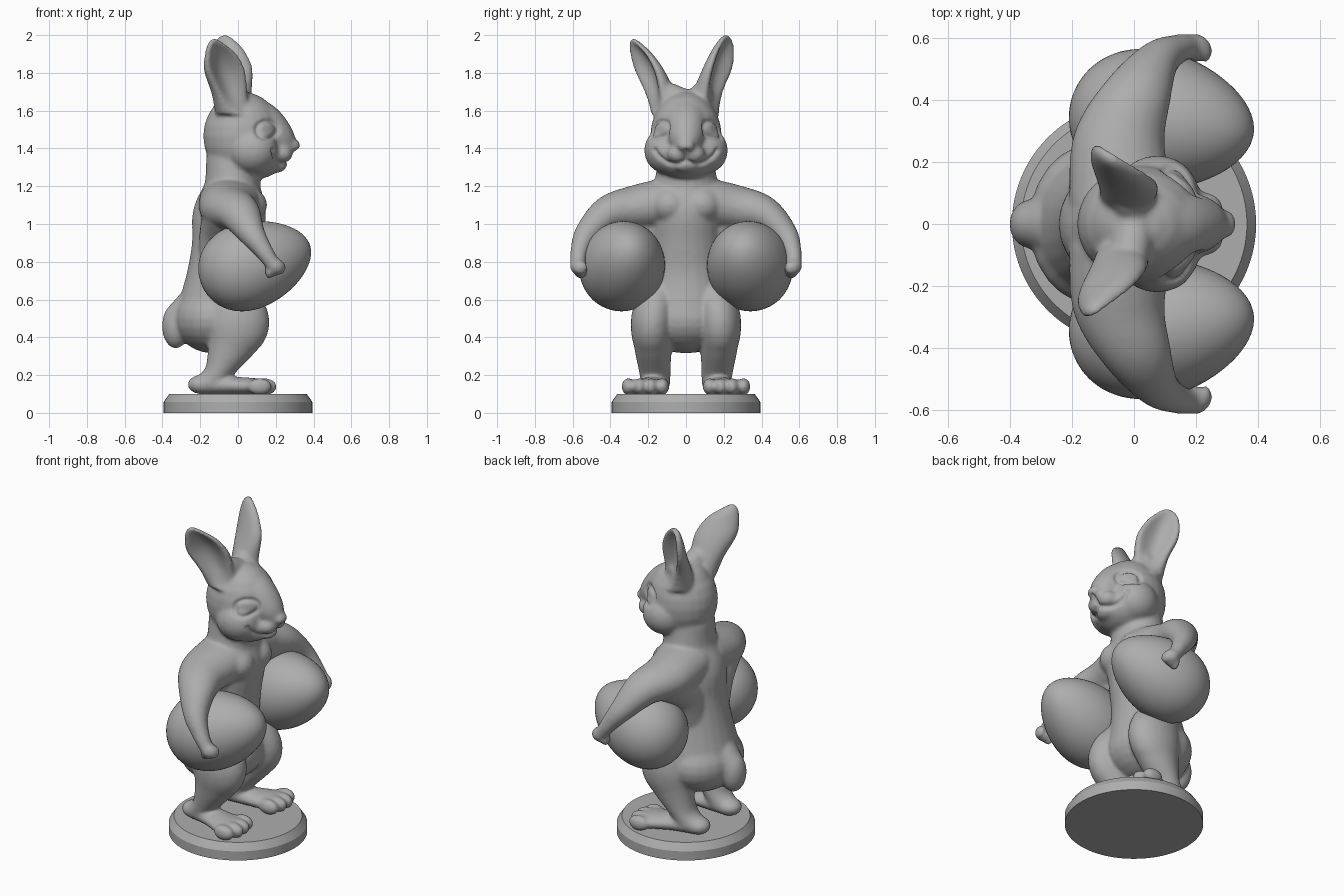
import bpy, bmesh, math
from mathutils import Matrix, Vector

cube = bpy.data.objects.get("Cube")
if cube:
    bpy.data.objects.remove(cube, do_unlink=True)

stone = bpy.data.materials.new("stone_grey")
stone.use_nodes = True
GREY = (0.42, 0.42, 0.42, 1)
stone.diffuse_color = GREY
stone.node_tree.nodes["Principled BSDF"].inputs["Base Color"].default_value = GREY


def add_object(name, bm):
    mesh = bpy.data.meshes.new(name)
    bmesh.ops.recalc_face_normals(bm, faces=bm.faces)
    bm.to_mesh(mesh)
    bm.free()
    mesh.materials.append(stone)
    obj = bpy.data.objects.new(name, mesh)
    bpy.context.scene.collection.objects.link(obj)
    return obj


def spline(keys, steps=8):
    """Smooth in-between values for a list of equal-length key tuples."""
    keys = [keys[0]] + list(keys) + [keys[-1]]
    for a, b, c, d in zip(keys, keys[1:], keys[2:], keys[3:]):
        for i in range(steps):
            t = i / steps
            yield [q + 0.5 * t * (r - p + t * (2*p - 5*q + 4*r - s + t * (3*(q - r) + s - p)))
                   for p, q, r, s in zip(a, b, c, d)]
    yield list(keys[-1])


# one unit ball, copied for every blob
ball = bmesh.new()
bmesh.ops.create_uvsphere(ball, u_segments=24, v_segments=12, radius=1)
ball.verts.index_update()
BALL_POINTS = [v.co.copy() for v in ball.verts]
BALL_FACES = [[v.index for v in f.verts] for f in ball.faces]
ball.free()


def blob(bm, x, y, z, rx, ry, rz):
    verts = [bm.verts.new((x + p.x * rx, y + p.y * ry, z + p.z * rz)) for p in BALL_POINTS]
    for face in BALL_FACES:
        bm.faces.new([verts[i] for i in face])


def limb(bm, keys, side=1):
    for x, y, z, *r in spline(keys):
        blob(bm, x, y * side, z, *(r if len(r) == 3 else r * 3))


def ear(bm, keys, side):
    """Cupped leaf shape, opening outward and forward."""
    across, out = Vector((0.86, -0.5 * side, 0)), Vector((0.5, 0.86 * side, 0))
    rows = list(spline(keys))
    rings = []
    for i, (x, y, z, w, t) in enumerate(rows):
        cup = 1.4 * math.sin(math.pi * i / (len(rows) - 1))
        ring = []
        for k in range(32):
            a = math.tau * k / 32
            s = math.sin(a)
            depth = s - cup * max(s, 0) ** 3
            ring.append(bm.verts.new(Vector((x, y, z)) + across * w * math.cos(a) + out * t * depth))
        rings.append(ring)
    for low, high in zip(rings, rings[1:]):
        for k in range(32):
            n = (k + 1) % 32
            bm.faces.new((low[k], low[n], high[n], high[k]))
    bm.faces.new(rings[0])
    bm.faces.new(rings[-1])


bm = bmesh.new()
# torso and neck
limb(bm, [(-.02, 0, 1.34, .15, .15, .1), (-.03, 0, 1.2, .15, .17, .1), (-.045, 0, 1.06, .195, .19, .12),
          (-.06, 0, .9, .185, .19, .12), (-.085, 0, .72, .19, .21, .14), (-.1, 0, .5, .235, .25, .18)])
# rump and tail
blob(bm, -.13, 0, .5, .21, .26, .185)
limb(bm, [(-.27, 0, .56, .07, .09, .08), (-.33, 0, .46, .073, .08, .12)])
# skull, brow-to-nose ridge, jaw, chin and nose
blob(bm, .025, 0, 1.465, .21, .19, .235)
limb(bm, [(0, 0, 1.56, .145), (.12, 0, 1.53, .118), (.2, 0, 1.465, .095), (.255, 0, 1.415, .056)])
blob(bm, .08, 0, 1.365, .175, .18, .13)
blob(bm, .205, 0, 1.33, .06, .075, .06)
blob(bm, .3, 0, 1.415, .03, .046, .032)

EARS = {1: [(-.02, .09, 1.58, .09, .09), (-.02, .125, 1.7, .1, .085), (-.03, .172, 1.82, .122, .07),
            (-.05, .2, 1.92, .096, .05), (-.065, .212, 1.975, .055, .033), (-.07, .213, 2.0, .018, .015)],
        -1: [(-.03, -.1, 1.58, .09, .09), (-.045, -.145, 1.69, .1, .085), (-.07, -.198, 1.81, .122, .07),
             (-.09, -.24, 1.9, .096, .05), (-.115, -.27, 1.955, .05, .033), (-.125, -.28, 1.98, .018, .015)]}

for side in (1, -1):
    # crown rising into the ear
    limb(bm, [(.01, .03, 1.64, .06), (-.01, side * .08, 1.68, .065)])
    # cheek and muzzle pad
    blob(bm, .075, side * .1, 1.39, .135, .122, .125)
    blob(bm, .23, side * .04, 1.37, .06, .062, .05)
    ear(bm, EARS[side], side)
    # arm with hand and fingers
    limb(bm, [(-.04, .08, 1.115, .17, .13, .135), (-.05, .26, 1.085, .15, .12, .122),
              (.005, .41, 1.055, .115, .095, .095), (.072, .522, .95, .072, .068, .068),
              (.135, .563, .86, .049, .049, .049), (.18, .572, .795, .041, .041, .041),
              (.2, .57, .775, .045, .045, .045)], side)
    for i in range(3):
        blob(bm, .165 + .033 * i, side * .558, .745 + .012 * i, .022, .038, .036)
    # flank under the arm, and chest
    limb(bm, [(-.1, .1, .8, .11), (-.09, .15, .95, .115), (-.06, .27, 1.06, .12)], side)
    blob(bm, .035, side * .085, 1.1, .12, .11, .1)
    # thigh, shin and foot
    limb(bm, [(-.05, .14, .6, .15, .11, .13), (0, .178, .48, .168, .115, .15),
              (-.03, .175, .35, .13, .1, .08), (-.1, .165, .22, .078, .085, .06),
              (-.14, .16, .16, .09, .078, .06)], side)
    limb(bm, [(-.19, .155, .15, .078, .07, .052), (-.05, .175, .145, .08, .08, .048),
              (.07, .205, .14, .08, .105, .046), (.105, .212, .137, .065, .115, .043)], side)
    for i, reach in enumerate((.125, .142, .142, .115)):
        blob(bm, reach, side * (.125 + .06 * i), .139, .066, .037, .046)

# fuse the figure into one soft skin
body = add_object("rabbit_body", bm)
remesh = body.modifiers.new("fuse", "REMESH")
remesh.mode = "VOXEL"
remesh.voxel_size = 0.009
soften = body.modifiers.new("soften", "SMOOTH")
soften.factor = 0.5
soften.iterations = 18
graph = bpy.context.evaluated_depsgraph_get()
skin = bpy.data.meshes.new_from_object(body.evaluated_get(graph))
body.modifiers.clear()
body.data = skin

# pressed-in mouth line and almond eyes
smile = list(spline([(0, 1.335), (.05, 1.315), (.1, 1.325), (.145, 1.36), (.165, 1.39)]))
smile += [(0, 1.335 + .01 * i) for i in range(6)]
moves = []
for v in skin.vertices:
    x, y, z = v.co
    push = 0
    if x > .09 and 1.27 < z < 1.43:
        d = min(math.hypot(abs(y) - py, z - pz) for py, pz in smile)
        push -= .014 * math.exp(-(d / .011) ** 2)
    if abs(y) > .06 and x > .05 and 1.4 < z < 1.6:
        q = math.hypot((x - .155) / .055, (z - 1.5) / .045)
        push -= .012 * math.exp(-((q - 1) / .24) ** 2)
        push += .004 * max(0, 1 - q * q)
    if push:
        moves.append((v, v.normal * push))
for v, offset in moves:
    v.co += offset
skin.shade_smooth()

# eggs carried under each arm
for side, name in ((1, "left_egg"), (-1, "right_egg")):
    bm = bmesh.new()
    bmesh.ops.create_uvsphere(bm, u_segments=48, v_segments=32, radius=1,
                              matrix=Matrix.Rotation(math.pi / 2, 4, "Y"))
    for v in bm.verts:
        taper = 1 - .17 * v.co.x
        v.co = Vector((v.co.x * .307, v.co.y * taper * .223, v.co.z * taper * .228))
    turn = Matrix.Rotation(-.14 * side, 4, "Z") @ Matrix.Rotation(-.33, 4, "Y")
    bm.transform(Matrix.Translation((.092, .332 * side, .79)) @ turn)
    for f in bm.faces:
        f.smooth = True
    add_object(name, bm)

# round plinth with a chamfered rim
bm = bmesh.new()
bmesh.ops.create_cone(bm, cap_ends=True, segments=96, radius1=.394, radius2=.394, depth=.057,
                      matrix=Matrix.Translation((0, 0, .0285)))
top = max(bm.faces, key=lambda f: f.calc_center_median().z)
rim = bmesh.ops.extrude_face_region(bm, geom=[top])
for v in (g for g in rim["geom"] if isinstance(g, bmesh.types.BMVert)):
    v.co = Vector((v.co.x * .925, v.co.y * .925, .1))
base = add_object("base", bm)
bpy.ops.object.select_all(action="DESELECT")
base.select_set(True)
bpy.context.view_layer.objects.active = base
bpy.ops.object.shade_smooth_by_angle(angle=math.radians(25))
